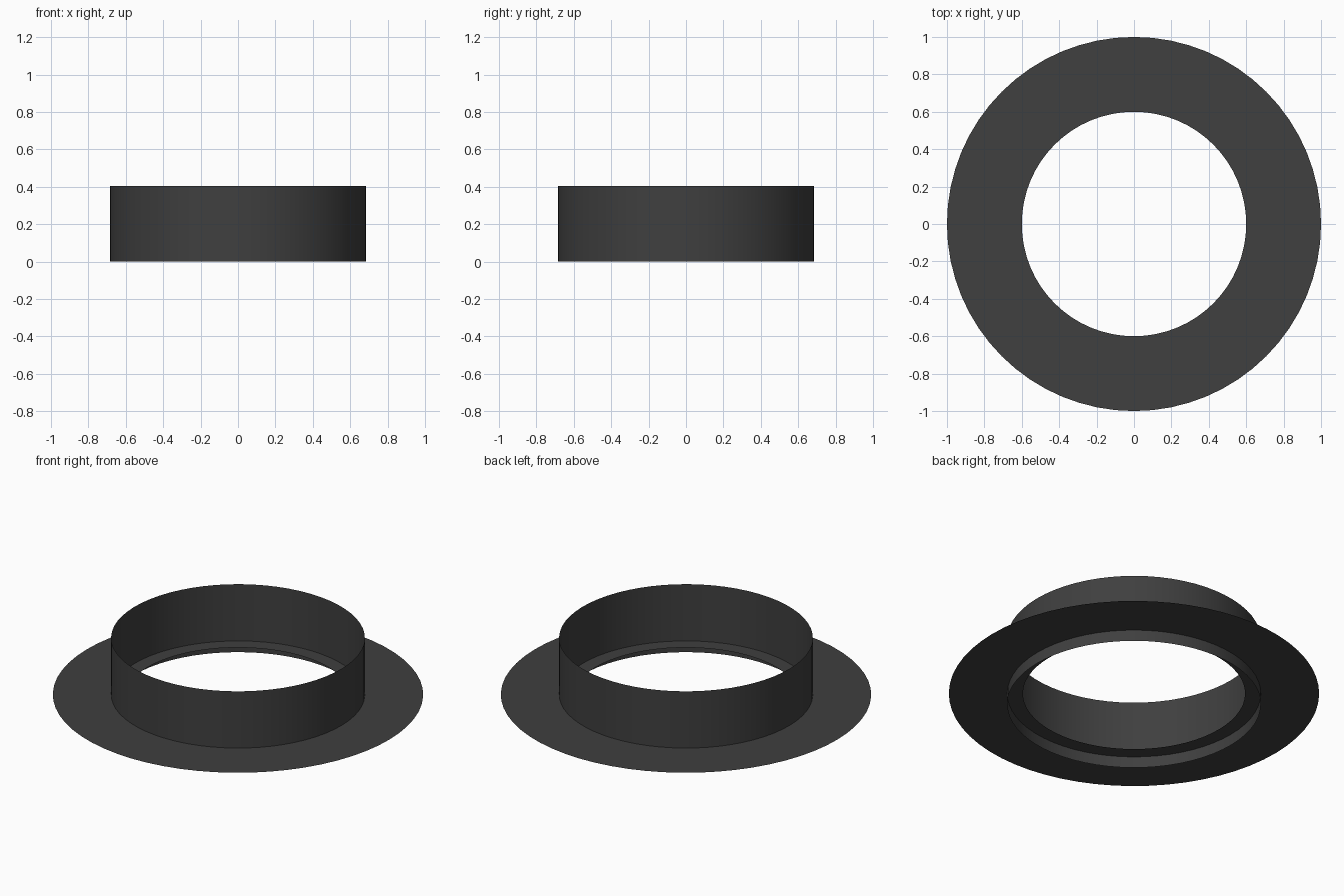
import bpy, bmesh, math

if "Cube" in bpy.data.objects:
    bpy.data.objects.remove(bpy.data.objects["Cube"])

SEGMENTS = 64
dark = bpy.data.materials.new("dark_grey")
dark.diffuse_color = (0.05, 0.05, 0.05, 1)
dark.use_nodes = True
dark.node_tree.nodes["Principled BSDF"].inputs["Base Color"].default_value = dark.diffuse_color


def band(name, start, end):
    """Thin sheet of revolution between two (radius, z) profile points."""
    bm = bmesh.new()
    rings = []
    for r, z in (start, end):
        rings.append([bm.verts.new((r * math.cos(a), r * math.sin(a), z))
                      for a in (2 * math.pi * i / SEGMENTS for i in range(SEGMENTS))])
    for i in range(SEGMENTS):
        j = (i + 1) % SEGMENTS
        bm.faces.new((rings[0][i], rings[0][j], rings[1][j], rings[1][i]))
    mesh = bpy.data.meshes.new(name)
    bm.to_mesh(mesh)
    bm.free()
    mesh.materials.append(dark)
    obj = bpy.data.objects.new(name, mesh)
    bpy.context.collection.objects.link(obj)
    return obj


# Upright collar, passing slightly below the flange
collar = band("collar", (0.685, 0.0), (0.685, 0.405))
for p in collar.data.polygons:
    p.use_smooth = True

# Flat flange, reaching inside the collar as a narrow ledge
band("flange", (1.0, 0.067), (0.685, 0.067)).data.flip_normals()
band("inner_ledge", (0.685, 0.067), (0.6, 0.067)).data.flip_normals()
